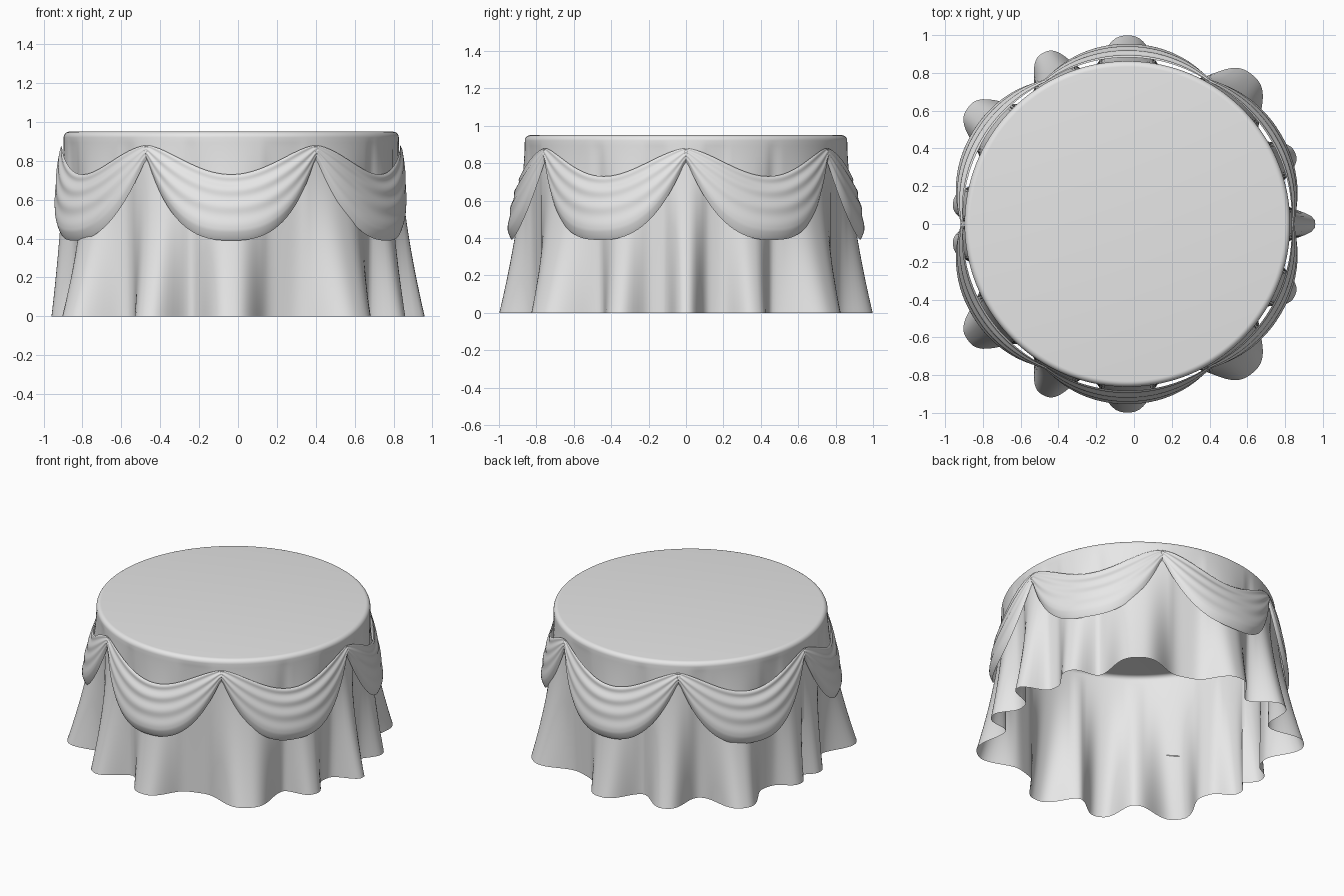
import bpy, bmesh, math

if "Cube" in bpy.data.objects:
    bpy.data.objects.remove(bpy.data.objects["Cube"])

CX = -0.035          # table centre in x
mat = bpy.data.materials.new("pale cloth")
mat.diffuse_color = (0.8, 0.8, 0.8, 1)
mat.use_nodes = True
mat.node_tree.nodes["Principled BSDF"].inputs["Base Color"].default_value = mat.diffuse_color


def grid_object(name, fn, nu, nv, closed):
    """Sheet from fn(u, v); u wraps round if closed."""
    bm = bmesh.new()
    cols = nu if closed else nu + 1
    vs = [[bm.verts.new(fn(i / nu, j / nv)) for j in range(nv + 1)] for i in range(cols)]
    for i in range(nu):
        a, b = vs[i], vs[(i + 1) % cols]
        for j in range(nv):
            bm.faces.new((a[j], a[j + 1], b[j + 1], b[j]))
    return finish(name, bm, closed and vs)


def finish(name, bm, rings):
    if rings:
        bm.faces.new([col[0] for col in rings])      # flat table top
    bmesh.ops.recalc_face_normals(bm, faces=bm.faces)
    me = bpy.data.meshes.new(name)
    bm.to_mesh(me)
    bm.free()
    me.materials.append(mat)
    ob = bpy.data.objects.new(name, me)
    bpy.context.collection.objects.link(ob)
    bpy.ops.object.select_all(action='DESELECT')
    ob.select_set(True)
    bpy.context.view_layer.objects.active = ob
    bpy.ops.object.shade_smooth_by_angle(angle=math.radians(60))
    return ob


# fold: angle, half width, hem radius (mirrored front to back)
FOLDS = [(0, 5, 0.995), (23, 6.5, 0.965), (50, 11, 1.03), (90, 9, 0.998),
         (116, 7.5, 1.01), (144, 9, 1.045), (173, 6, 0.93)]
VALLEY = 0.83


def hem_radius(deg):
    d = abs((deg + 180) % 360 - 180)
    return VALLEY + max((r - VALLEY) * math.exp(-abs((d - a) / w) ** 2.8) for a, w, r in FOLDS)


def cloth(u, v):
    deg = u * 360
    a = math.radians(deg)
    if v < 0.15:                                     # rounded rim
        k = v / 0.15 * math.pi / 2
        r, z = 0.832 + 0.03 * math.sin(k), 0.92 + 0.03 * math.cos(k)
    else:                                            # hanging folds
        t = (v - 0.15) / 0.85
        z = 0.92 * (1 - t)
        h = hem_radius(deg)
        r = 0.862 + (h - 0.862) * (t ** 1.6 if h > 0.862 else t ** 0.6)
    return CX + r * math.cos(a), r * math.sin(a), z


grid_object("tablecloth", cloth, 300, 40, True)


# six draped swags, those on the right hang closer to the table
def make_swag(mid):
    size = 0.85 if math.cos(math.radians(mid)) > 0.5 else 1.0

    def swag(u, v):
        s = (u * 2 - 1) * 1.02
        e = min(1, abs(s))
        a = math.radians(mid + 30 * s)
        top = 0.88 - 0.15 * math.cos(e * math.pi / 2) ** 1.6
        low = 0.39 + 0.43 * e ** 2.6
        z = top + (low - top) * v
        open_ = (1 - e ** 2.2) * size
        belly = 0.014 + 0.066 * min(v / 0.85, 1) ** 0.8
        if v > 0.85:                                 # lower edge tucks back
            belly -= 0.016 * ((v - 0.85) / 0.15) ** 2
        pleat = 0.005 * math.sin(v ** 0.8 * 8 * math.pi) * (1 - 0.75 * v)
        r = 0.868 + belly * open_ + pleat * (0.4 + 0.6 * open_) + 0.012 * math.sin(math.pi * v)
        return CX + r * math.cos(a), r * math.sin(a), z
    return swag


for k in range(6):
    grid_object("swag_%d" % (k + 1), make_swag(30 + 60 * k), 40, 40, False)
